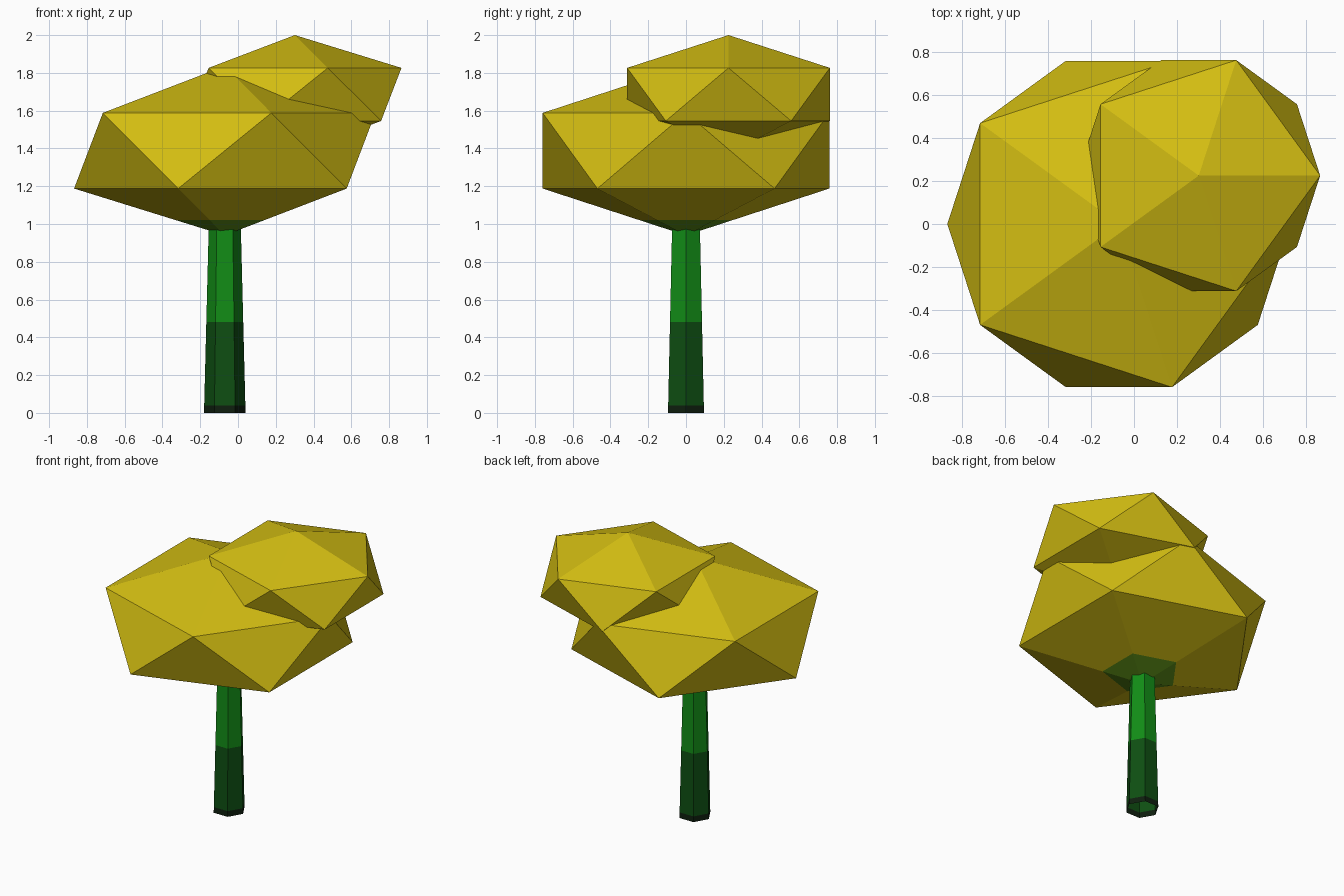
import bpy, bmesh
from mathutils import Matrix, Vector

if "Cube" in bpy.data.objects:
    bpy.data.objects.remove(bpy.data.objects["Cube"])


def material(name, rgb):
    """Flat material from 0-255 display values."""
    def linear(v):
        v /= 255
        return v / 12.92 if v <= 0.04045 else ((v + 0.055) / 1.055) ** 2.4
    mat = bpy.data.materials.new(name)
    mat.diffuse_color = (*[linear(v) for v in rgb], 1)
    mat.use_nodes = True
    mat.node_tree.nodes["Principled BSDF"].inputs["Base Color"].default_value = mat.diffuse_color
    return mat


yellow = material("leaf_yellow", (212, 190, 18))
olive = material("leaf_green", (95, 145, 24))
green = material("trunk_green", (18, 140, 22))
dark = material("trunk_dark_green", (14, 78, 18))
black = material("root_black_green", (14, 30, 14))


def finish(name, bm, mats, heights=()):
    """Cut the mesh at the given heights and colour the bands bottom to top."""
    for z in heights:
        bmesh.ops.bisect_plane(bm, geom=bm.verts[:] + bm.edges[:] + bm.faces[:],
                               plane_co=(0, 0, z), plane_no=(0, 0, 1))
    for face in bm.faces:
        zc = face.calc_center_median().z
        face.material_index = sum(zc > z for z in heights)
    mesh = bpy.data.meshes.new(name)
    bm.to_mesh(mesh)
    bm.free()
    for mat in mats:
        mesh.materials.append(mat)
    obj = bpy.data.objects.new(name, mesh)
    bpy.context.collection.objects.link(obj)
    return obj


def crown(name, centre, radius, half_height, mats, heights=()):
    """Squashed twenty-sided leaf clump."""
    bm = bmesh.new()
    bmesh.ops.create_icosphere(
        bm, subdivisions=1, radius=1,
        matrix=Matrix.Translation(Vector(centre)) @ Matrix.Diagonal((radius, radius, half_height, 1)))
    return finish(name, bm, mats, heights)


# Leaf clumps: the large one has a green underside tip
crown("large_crown", (-0.07, 0, 1.388), 0.892, 0.448, [olive, yellow], [1.02])
crown("small_crown", (0.301, 0.225, 1.686), 0.631, 0.314, [yellow])

# Tapered six-sided trunk, open at the base, in three colour bands
bm = bmesh.new()
height = 1.1
bmesh.ops.create_cone(bm, cap_ends=False, segments=6, radius1=0.11, radius2=0.082,
                      depth=height,
                      matrix=Matrix.Translation((-0.07, 0, height / 2))
                      @ Matrix.Rotation(0, 4, 'Z'))
# Put two corners on the left-right axis
corner = next(v for v in bm.verts if v.co.z < 0.01)
angle = (corner.co - Vector((-0.07, 0, 0))).to_2d().angle_signed(Vector((1, 0)))
bmesh.ops.rotate(bm, verts=bm.verts[:], cent=(-0.07, 0, 0),
                 matrix=Matrix.Rotation(-angle, 3, 'Z'))
finish("trunk", bm, [black, dark, green], [0.04, 0.48])
